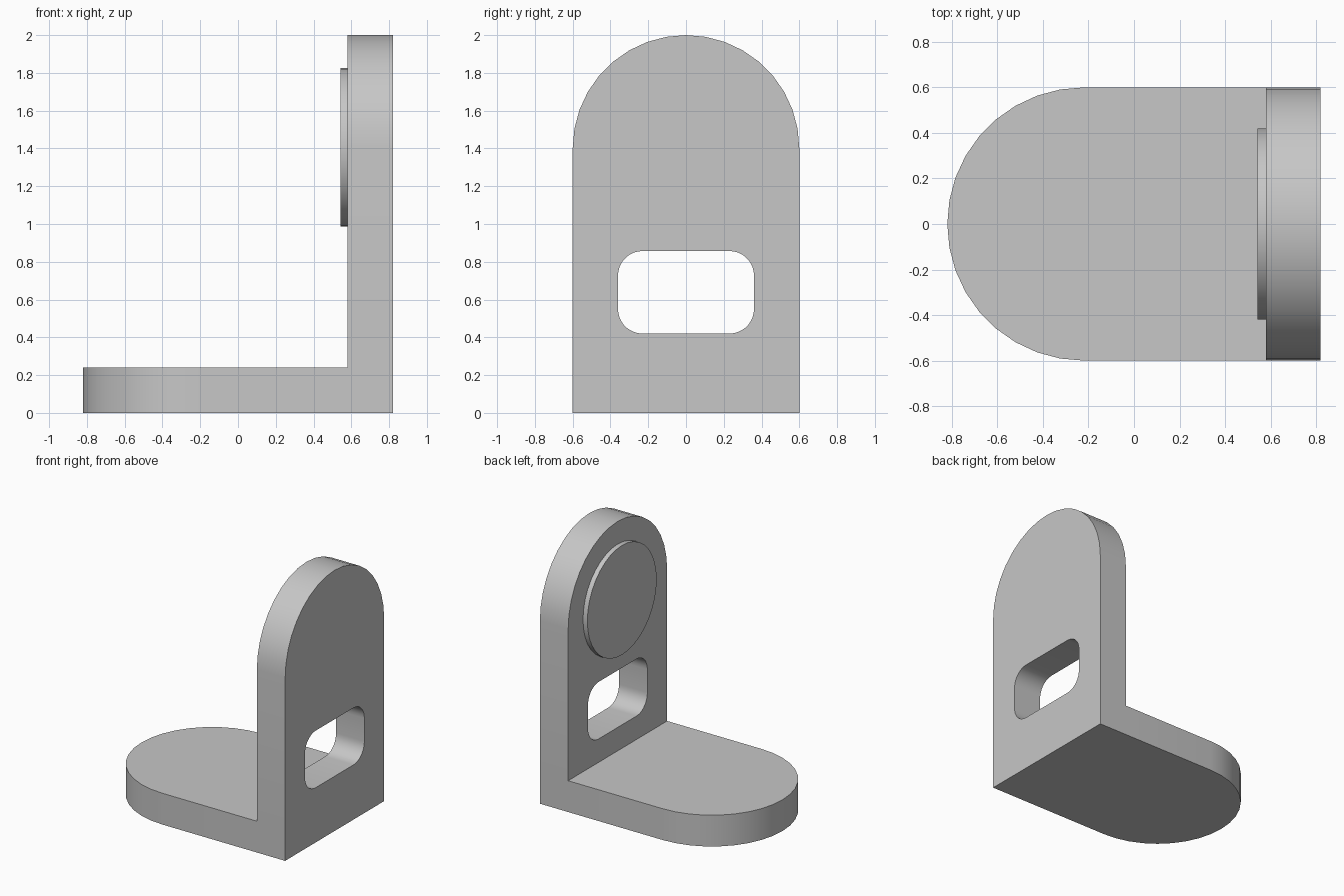
import bpy
import bmesh
from math import sin, cos, pi, radians
from mathutils import Vector

cube = bpy.data.objects.get("Cube")
if cube:
    bpy.data.objects.remove(cube, do_unlink=True)

# Dimensions
HALF, FRONT, BACK, THICK, HEIGHT = 0.6, -0.82, 0.82, 0.24, 2.0
INNER = BACK - THICK

grey = bpy.data.materials.new("plain grey")
grey.use_nodes = True
COLOUR = (0.57, 0.57, 0.57, 1)
grey.diffuse_color = COLOUR
grey.node_tree.nodes["Principled BSDF"].inputs["Base Color"].default_value = COLOUR


def arc(cu, cv, r, start, end):
    """Points on an arc, one every ten degrees."""
    steps = round((end - start) / 10)
    angles = [radians(start + (end - start) * i / steps) for i in range(steps + 1)]
    return [(cu + r * cos(a), cv + r * sin(a)) for a in angles]


def extrude(name, points, direction):
    """Closed solid made by extruding a flat outline."""
    bm = bmesh.new()
    face = bm.faces.new([bm.verts.new(p) for p in points])
    result = bmesh.ops.extrude_face_region(bm, geom=[face], use_keep_orig=True)
    moved = [v for v in result["geom"] if isinstance(v, bmesh.types.BMVert)]
    bmesh.ops.translate(bm, verts=moved, vec=Vector(direction))
    bmesh.ops.recalc_face_normals(bm, faces=bm.faces)
    mesh = bpy.data.meshes.new(name)
    bm.to_mesh(mesh)
    bm.free()
    mesh.materials.append(grey)
    obj = bpy.data.objects.new(name, mesh)
    bpy.context.collection.objects.link(obj)
    return obj


def activate(obj):
    bpy.ops.object.select_all(action="DESELECT")
    obj.select_set(True)
    bpy.context.view_layer.objects.active = obj


def combine(target, tool, operation):
    """Apply a boolean and discard the tool."""
    activate(target)
    mod = target.modifiers.new(operation, "BOOLEAN")
    mod.operation, mod.object, mod.solver = operation, tool, "EXACT"
    bpy.ops.object.modifier_apply(modifier=mod.name)
    bpy.data.objects.remove(tool, do_unlink=True)


# Upright plate with a round top
outline = [(-HALF, 0), (HALF, 0)] + arc(0, HEIGHT - HALF, HALF, 0, 180)
bracket = extrude("bracket", [(INNER, y, z) for y, z in outline], (THICK, 0, 0))

# Base plate with a round free end
outline = [(BACK, -HALF), (BACK, HALF)] + arc(FRONT + HALF, 0, HALF, 90, 270)
base = extrude("base", [(x, y, 0) for x, y in outline], (0, 0, THICK))
combine(bracket, base, "UNION")

# Rounded slot through the upright
HALF_W, LOW, HIGH, R = 0.36, 0.42, 0.857, 0.13
corners = [(1, HIGH - R), (-1, HIGH - R), (-1, LOW + R), (1, LOW + R)]
outline = []
for i, (side, z) in enumerate(corners):
    outline += arc(side * (HALF_W - R), z, R, 90 * i, 90 * i + 90)
slot = extrude("slot_cutter", [(INNER - 0.1, y, z) for y, z in outline], (THICK + 0.2, 0, 0))
combine(bracket, slot, "DIFFERENCE")

# Raised round pad on the inner face
outline = arc(0, 1.406, 0.42, 0, 360)[:-1]
pad = extrude("round_pad", [(0.543, y, z) for y, z in outline], (INNER - 0.543, 0, 0))

for obj in (bracket, pad):
    activate(obj)
    bpy.ops.object.shade_smooth_by_angle(angle=radians(30))
